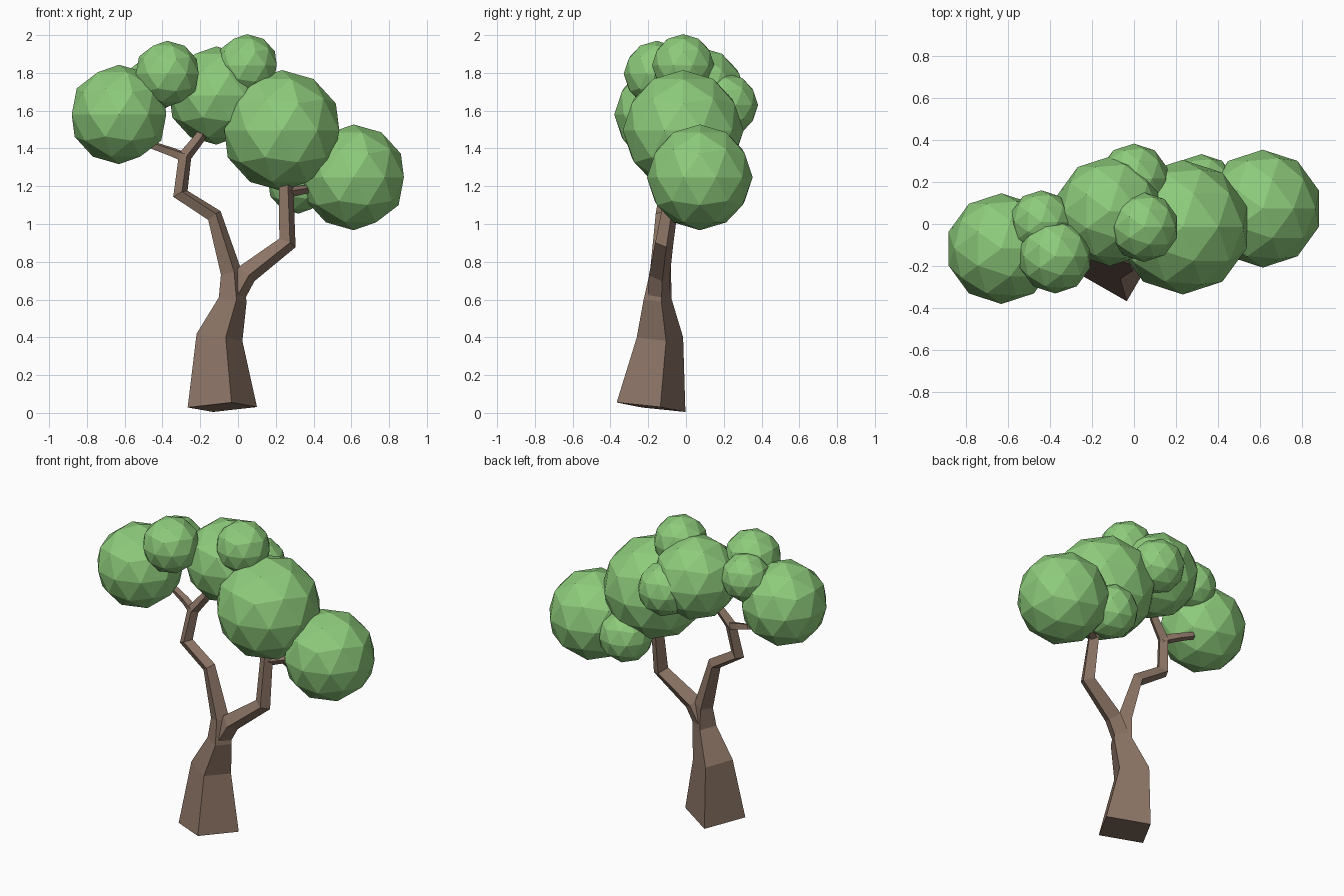
import bpy, bmesh
from math import cos, sin, pi, radians
from mathutils import Vector

if "Cube" in bpy.data.objects:
    bpy.data.objects.remove(bpy.data.objects["Cube"])


def material(name, rgb):
    m = bpy.data.materials.new(name)
    m.diffuse_color = (*rgb, 1)
    m.use_nodes = True
    m.node_tree.nodes["Principled BSDF"].inputs["Base Color"].default_value = m.diffuse_color
    return m


BARK = material("bark", (0.26, 0.175, 0.13))
LEAF = material("leaf", (0.27, 0.60, 0.20))


def finish(name, bm, mat):
    bmesh.ops.recalc_face_normals(bm, faces=bm.faces)
    me = bpy.data.meshes.new(name)
    bm.to_mesh(me)
    bm.free()
    me.materials.append(mat)
    ob = bpy.data.objects.new(name, me)
    bpy.context.collection.objects.link(ob)
    return ob


def limb(name, path, start=-75):
    """Four-sided limb lofted along (x, y, z, radius) points."""
    bm = bmesh.new()
    pts = [Vector(p[:3]) for p in path]
    rings = []
    for i, p in enumerate(pts):
        a = (p - pts[i - 1]).normalized() if i else Vector()
        b = (pts[i + 1] - p).normalized() if i < len(pts) - 1 else Vector()
        q = Vector((0, 0, 1)).rotation_difference(a + b)
        ring = []
        for k in range(4):
            t = radians(start) + k * pi / 2
            ring.append(bm.verts.new(p + q @ (Vector((cos(t), sin(t), 0)) * path[i][3])))
        rings.append(ring)
    for r, s in zip(rings, rings[1:]):
        for k in range(4):
            n = (k + 1) % 4
            bm.faces.new((r[k], r[n], s[n], s[k]))
    bm.faces.new(rings[0][::-1])
    bm.faces.new(rings[-1])
    return finish(name, bm, BARK)


def leaf_ball(name, x, y, z, r):
    bm = bmesh.new()
    bmesh.ops.create_icosphere(bm, subdivisions=2, radius=r)
    ob = finish(name, bm, LEAF)
    ob.location = (x, y, z)


# trunk running on into the left branch
limb("trunk_and_left_branch", [
    (-.083, -.185, .03, .19), (-.098, -.138, .40, .127), (-.028, -.15, .60, .077),
    (-.035, -.135, .74, .058), (-.125, -.12, 1.045, .042), (-.305, -.10, 1.16, .043),
    (-.28, -.065, 1.36, .036), (-.20, -.05, 1.46, .03), (-.16, -.02, 1.56, .025)])
# right branch and twigs
limb("right_branch", [
    (-.02, -.145, .62, .06), (.045, -.14, .735, .058), (.262, -.115, .90, .05),
    (.255, -.07, 1.17, .04), (.25, -.05, 1.32, .03)])
limb("left_twig", [(-.27, -.07, 1.35, .03), (-.36, -.03, 1.385, .026), (-.46, 0, 1.42, .022)])
limb("right_twig", [(.25, -.07, 1.165, .03), (.37, 0, 1.185, .022)])

# foliage balls
for name, *ball in [
    ("foliage_left", -.63, -.117, 1.58, .263),
    ("foliage_left_top", -.375, -.155, 1.795, .175),
    ("foliage_left_back", -.44, .01, 1.745, .15),
    ("foliage_crown", .048, -.015, 1.84, .165),
    ("foliage_middle", -.115, .06, 1.68, .26),
    ("foliage_centre", .232, -.015, 1.495, .32),
    ("foliage_right", .612, .073, 1.247, .28),
    ("foliage_back", 0, .215, 1.63, .167),
    ("foliage_right_low", .32, .165, 1.222, .167),
]:
    leaf_ball(name, *ball)
